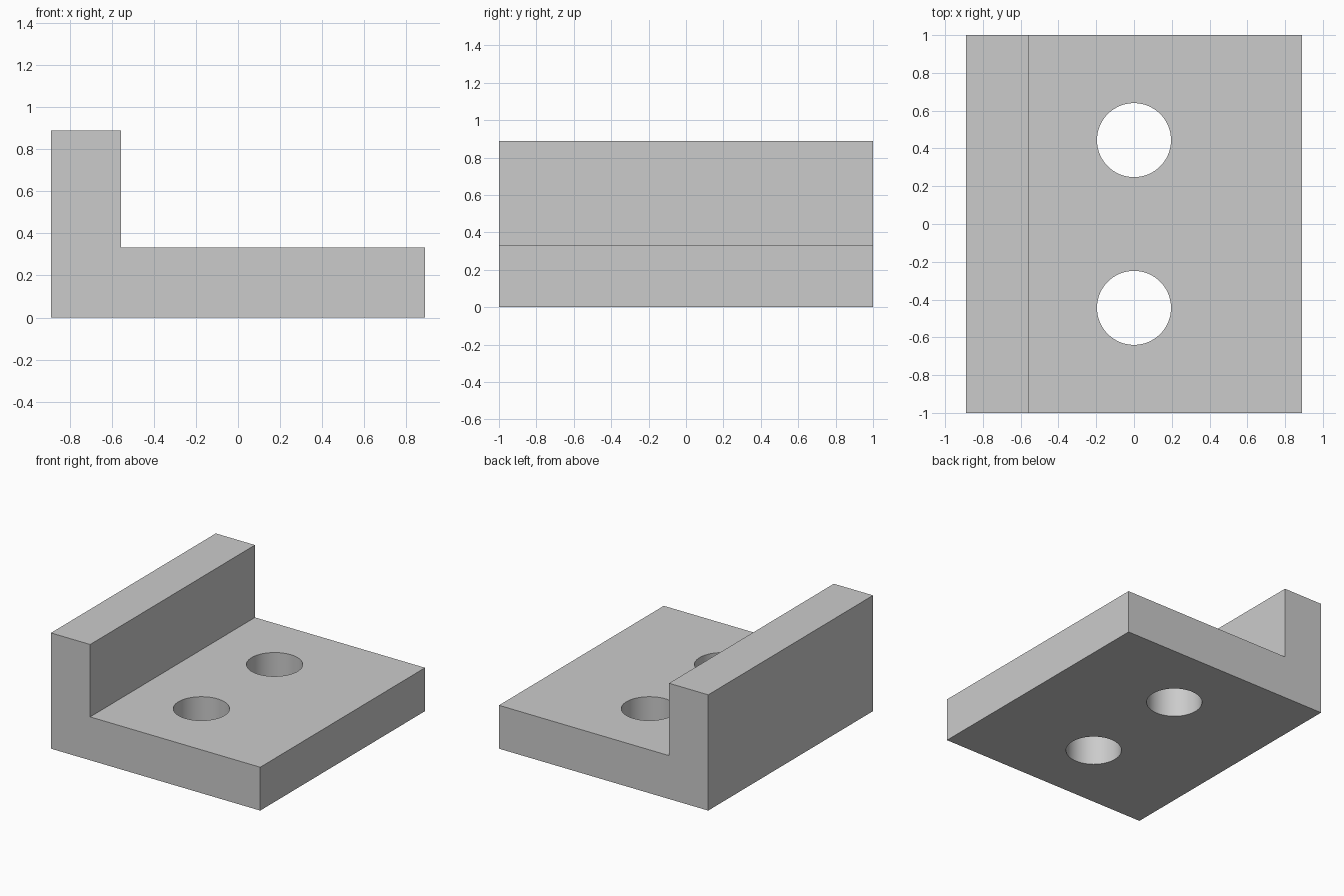
import bpy
import bmesh
from math import radians

default = bpy.data.objects.get("Cube")
if default:
    bpy.data.objects.remove(default, do_unlink=True)

HALF_W, HALF_L = 0.889, 1.0
HEIGHT, THICK = 0.889, 0.333
HOLE_R, HOLE_Y = 0.196, 0.444

# Single grey material
grey = bpy.data.materials.new("plain grey")
grey.use_nodes = True
colour = (0.6, 0.6, 0.6, 1)
grey.diffuse_color = colour
grey.node_tree.nodes["Principled BSDF"].inputs["Base Color"].default_value = colour

# L-shaped profile extruded along the length
inner_x = THICK - HALF_W
profile = [(-HALF_W, 0), (HALF_W, 0), (HALF_W, THICK),
           (inner_x, THICK), (inner_x, HEIGHT), (-HALF_W, HEIGHT)]
bm = bmesh.new()
face = bm.faces.new([bm.verts.new((x, -HALF_L, z)) for x, z in profile])
extruded = bmesh.ops.extrude_face_region(bm, geom=[face])["geom"]
bmesh.ops.translate(bm, vec=(0, 2 * HALF_L, 0),
                    verts=[v for v in extruded if isinstance(v, bmesh.types.BMVert)])
bmesh.ops.recalc_face_normals(bm, faces=bm.faces)
mesh = bpy.data.meshes.new("angle_bracket")
bm.to_mesh(mesh)
bm.free()
mesh.materials.append(grey)
bracket = bpy.data.objects.new("angle_bracket", mesh)
bpy.context.collection.objects.link(bracket)

# Two round through-holes in the base plate
for side in (-1, 1):
    bpy.ops.mesh.primitive_cylinder_add(vertices=64, radius=HOLE_R, depth=4 * THICK,
                                        location=(0, side * HOLE_Y, THICK / 2))
    cutter = bpy.context.object
    cutter.name = "hole_cutter"
    cutter.hide_render = True
    cutter.data.materials.append(grey)

    bpy.ops.object.select_all(action="DESELECT")
    bracket.select_set(True)
    bpy.context.view_layer.objects.active = bracket
    cut = bracket.modifiers.new("hole", "BOOLEAN")
    cut.operation = "DIFFERENCE"
    cut.solver = "EXACT"
    cut.object = cutter
    bpy.ops.object.modifier_apply(modifier=cut.name)
    bpy.data.objects.remove(cutter, do_unlink=True)

# Smooth hole walls, sharp edges elsewhere
bpy.ops.object.shade_smooth_by_angle(angle=radians(30))
